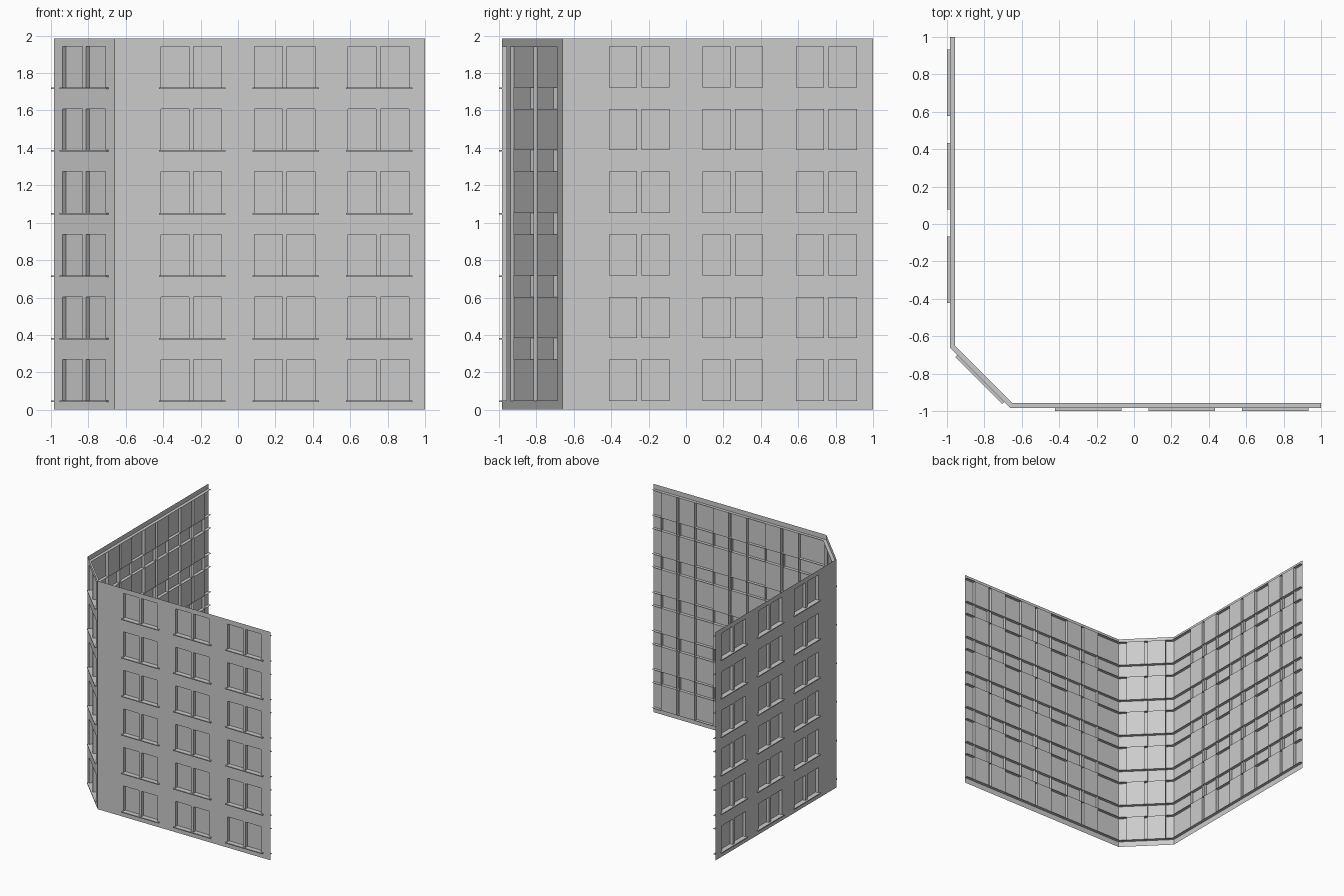
import bpy
import bmesh
from math import sqrt, tan, pi
from mathutils import Vector

cube = bpy.data.objects.get("Cube")
if cube:
    bpy.data.objects.remove(cube, do_unlink=True)

# One plain grey for the whole facade
grey = bpy.data.materials.new("plain grey")
grey.use_nodes = True
colour = (0.6, 0.6, 0.6, 1)
grey.diffuse_color = colour
grey.node_tree.nodes["Principled BSDF"].inputs["Base Color"].default_value = colour

HEIGHT = 1.985
DEPTH = 0.027                      # depth of ribs and window recesses
OUT = 0.985                        # distance of the outer skin from centre
CORNER = 0.66                      # where the corner chamfer starts
MITRE = DEPTH * tan(pi / 8)
FLOORS = [(0.048 + i * 0.335, 0.268 + i * 0.335) for i in range(6)]
PANES = [(-0.163, -0.013), (0.013, 0.163)]
SILL = (-0.173, 0.183)
SILL_OUT, SILL_HIGH = 0.015, 0.008


def make_object(name, bm):
    bmesh.ops.remove_doubles(bm, verts=bm.verts, dist=0.0001)
    mesh = bpy.data.meshes.new(name)
    bm.to_mesh(mesh)
    bm.free()
    mesh.materials.append(grey)
    obj = bpy.data.objects.new(name, mesh)
    bpy.context.collection.objects.link(obj)


def build_wall(name, origin, along, inward, start, end, centres, mitres):
    origin, along, inward = Vector(origin), Vector(along), Vector(inward)

    def point(t, d, z):
        return origin + along * t + inward * d + Vector((0, 0, z))

    def quad(bm, corners):
        bm.faces.new([bm.verts.new(point(*c)) for c in corners])

    def upright(bm, t0, t1, z0, z1, d):
        quad(bm, [(t0, d, z0), (t1, d, z0), (t1, d, z1), (t0, d, z1)])

    windows = [(c + a, c + b) for c in centres for a, b in PANES]
    columns = [start] + [t for w in windows for t in w] + [end]
    rows = [0] + [z for f in FLOORS for z in f] + [HEIGHT]

    # Outer skin with window openings, and the recessed panes
    skin, panes = bmesh.new(), bmesh.new()
    for i, (t0, t1) in enumerate(zip(columns, columns[1:])):
        for j, (z0, z1) in enumerate(zip(rows, rows[1:])):
            if i % 2 and j % 2:
                upright(panes, t0, t1, z0, z1, DEPTH)
            else:
                upright(skin, t0, t1, z0, z1, 0)
    make_object(name + "_skin", skin)
    make_object(name + "_window_panes", panes)

    # Thin ribs behind the skin, which also line the window recesses
    ribs = bmesh.new()
    t0, t1 = start + mitres[0] * MITRE, end - mitres[1] * MITRE
    for z in rows[1:-1]:
        quad(ribs, [(start, 0, z), (end, 0, z), (t1, DEPTH, z), (t0, DEPTH, z)])
    for t in columns[1:-1]:
        quad(ribs, [(t, 0, rows[1]), (t, DEPTH, rows[1]),
                    (t, DEPTH, rows[-2]), (t, 0, rows[-2])])
    make_object(name + "_ribs", ribs)

    # One projecting sill below each pair of windows
    sills = bmesh.new()
    for c in centres:
        for z, _ in FLOORS:
            box = bmesh.ops.create_cube(sills, size=1)["verts"]
            for v in box:
                t = c + (SILL[1] if v.co.x > 0 else SILL[0])
                d = 0 if v.co.y > 0 else -SILL_OUT
                v.co = point(t, d, z if v.co.z > 0 else z - SILL_HIGH)
    bmesh.ops.recalc_face_normals(sills, faces=sills.faces)
    make_object(name + "_sills", sills)


s = 1 / sqrt(2)
mid = -(OUT + CORNER) / 2
half = (OUT - CORNER) * s
bays = (-0.25, 0.25, 0.75)
build_wall("front_wall", (0, -OUT, 0), (1, 0, 0), (0, 1, 0),
           -CORNER, 1, bays, (1, 0))
build_wall("side_wall", (-OUT, 0, 0), (0, 1, 0), (1, 0, 0),
           -CORNER, 1, bays, (1, 0))
build_wall("corner_wall", (mid, mid, 0), (s, -s, 0), (s, s, 0),
           -half, half, (0,), (1, 1))
